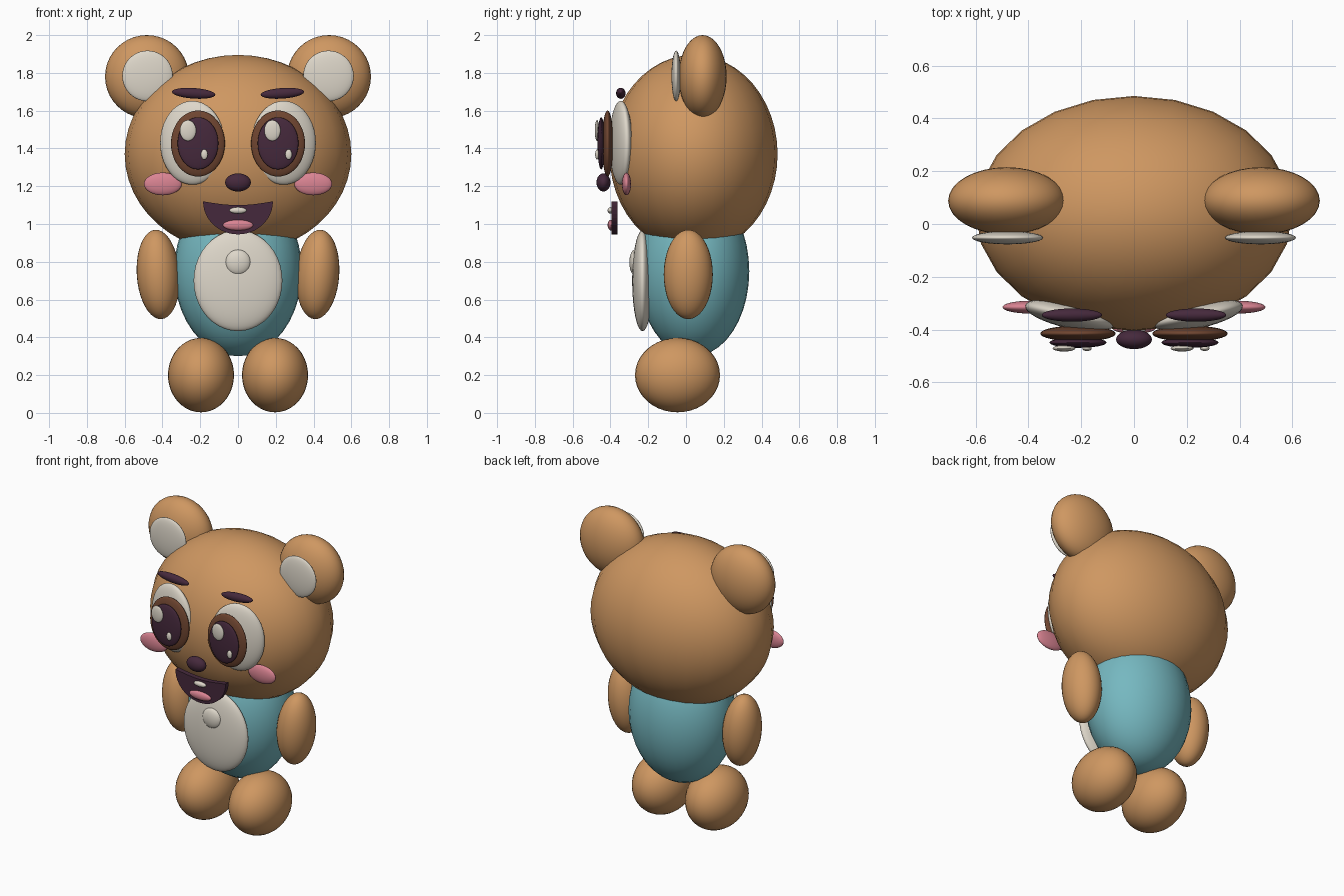
import bpy
import bmesh
from math import radians, sin, cos, pi

if "Cube" in bpy.data.objects:
    bpy.data.objects.remove(bpy.data.objects["Cube"], do_unlink=True)


def material(name, rgb):
    m = bpy.data.materials.new(name)
    m.use_nodes = True
    m.diffuse_color = (*rgb, 1)
    m.node_tree.nodes["Principled BSDF"].inputs["Base Color"].default_value = (*rgb, 1)
    return m


TAN = material("tan fur", (0.62, 0.31, 0.12))
TEAL = material("teal shirt", (0.18, 0.48, 0.53))
CREAM = material("cream", (0.73, 0.68, 0.59))
BROWN = material("brown iris", (0.16, 0.06, 0.03))
DARK = material("dark plum", (0.06, 0.022, 0.045))
PINK = material("pink", (0.70, 0.23, 0.29))


def blob(name, mat, loc, radii, rot=(0, 0, 0), segments=32, rings=20):
    """Smooth ellipsoid."""
    bpy.ops.mesh.primitive_uv_sphere_add(segments=segments, ring_count=rings, radius=1,
                                         location=loc, rotation=[radians(a) for a in rot])
    ob = bpy.context.object
    ob.name = name
    ob.scale = radii
    ob.data.materials.append(mat)
    bpy.ops.object.shade_smooth()
    return ob


def pair(name, mat, loc, radii, rot=(0, 0, 0)):
    """The same ellipsoid on both sides, mirrored in x."""
    for side, s in (("left", 1), ("right", -1)):
        blob(f"{side}_{name}", mat, (s * loc[0], loc[1], loc[2]), radii,
             (rot[0], s * rot[1], s * rot[2]))


# Head, body and belly
blob("head", TAN, (0, 0.04, 1.37), (0.6, 0.445, 0.525), segments=24, rings=24)
blob("body", TEAL, (0, 0.04, 0.75), (0.338, 0.295, 0.45))
blob("belly", CREAM, (0, -0.23, 0.7), (0.235, 0.055, 0.267))
blob("belly_button", CREAM, (0, -0.272, 0.797), (0.067, 0.028, 0.067))

# Limbs
pair("arm", TAN, (0.422, 0.012, 0.733), (0.114, 0.13, 0.237), (0, 4, 0))
pair("foot", TAN, (0.196, -0.045, 0.2), (0.175, 0.225, 0.197))

# Ears
pair("ear", TAN, (0.482, 0.088, 1.78), (0.222, 0.127, 0.22))
pair("inner_ear", CREAM, (0.479, -0.052, 1.784), (0.134, 0.025, 0.134))

# Eyes
pair("eye_white", CREAM, (0.242, -0.345, 1.43), (0.174, 0.05, 0.222), (0, 0, 12))
pair("iris", BROWN, (0.212, -0.415, 1.426), (0.143, 0.03, 0.175))
pair("pupil", DARK, (0.212, -0.449, 1.427), (0.108, 0.02, 0.138))
pair("eyebrow", DARK, (0.235, -0.345, 1.692), (0.115, 0.025, 0.028), (0, -4, 0))
for side, big_x, small_x in (("left", 0.182, 0.268), ("right", -0.265, -0.178)):
    blob(f"{side}_large_eye_glint", CREAM, (big_x, -0.471, 1.495), (0.043, 0.012, 0.055))
    blob(f"{side}_small_eye_glint", CREAM, (small_x, -0.471, 1.368), (0.018, 0.01, 0.027))

# Cheeks and nose
pair("cheek", PINK, (0.398, -0.315, 1.212), (0.1, 0.024, 0.06))
blob("nose", DARK, (0, -0.437, 1.22), (0.068, 0.037, 0.048))

# Open mouth: a smile outline with a sagging top lip, extruded backwards
bm = bmesh.new()
N = 24
lower = [(-0.185 * cos(pi * i / N), 1.12 - 0.175 * sin(pi * i / N)) for i in range(N + 1)]
upper = [(0.185 * (1 - 2 * i / N), 1.12 - 0.02 * sin(pi * i / N)) for i in range(1, N)]
face = bm.faces.new([bm.verts.new((x, -0.395, z)) for x, z in lower + upper])
back = bmesh.ops.extrude_face_region(bm, geom=[face], use_keep_orig=True)["geom"]
bmesh.ops.translate(bm, vec=(0, 0.033, 0),
                    verts=[v for v in back if isinstance(v, bmesh.types.BMVert)])
bmesh.ops.recalc_face_normals(bm, faces=bm.faces)
mesh = bpy.data.meshes.new("mouth")
bm.to_mesh(mesh)
bm.free()
mesh.materials.append(DARK)
mouth = bpy.data.objects.new("mouth", mesh)
bpy.context.collection.objects.link(mouth)

blob("teeth", CREAM, (0, -0.4, 1.072), (0.045, 0.015, 0.017))
blob("tongue", PINK, (0, -0.397, 0.994), (0.08, 0.018, 0.028))
